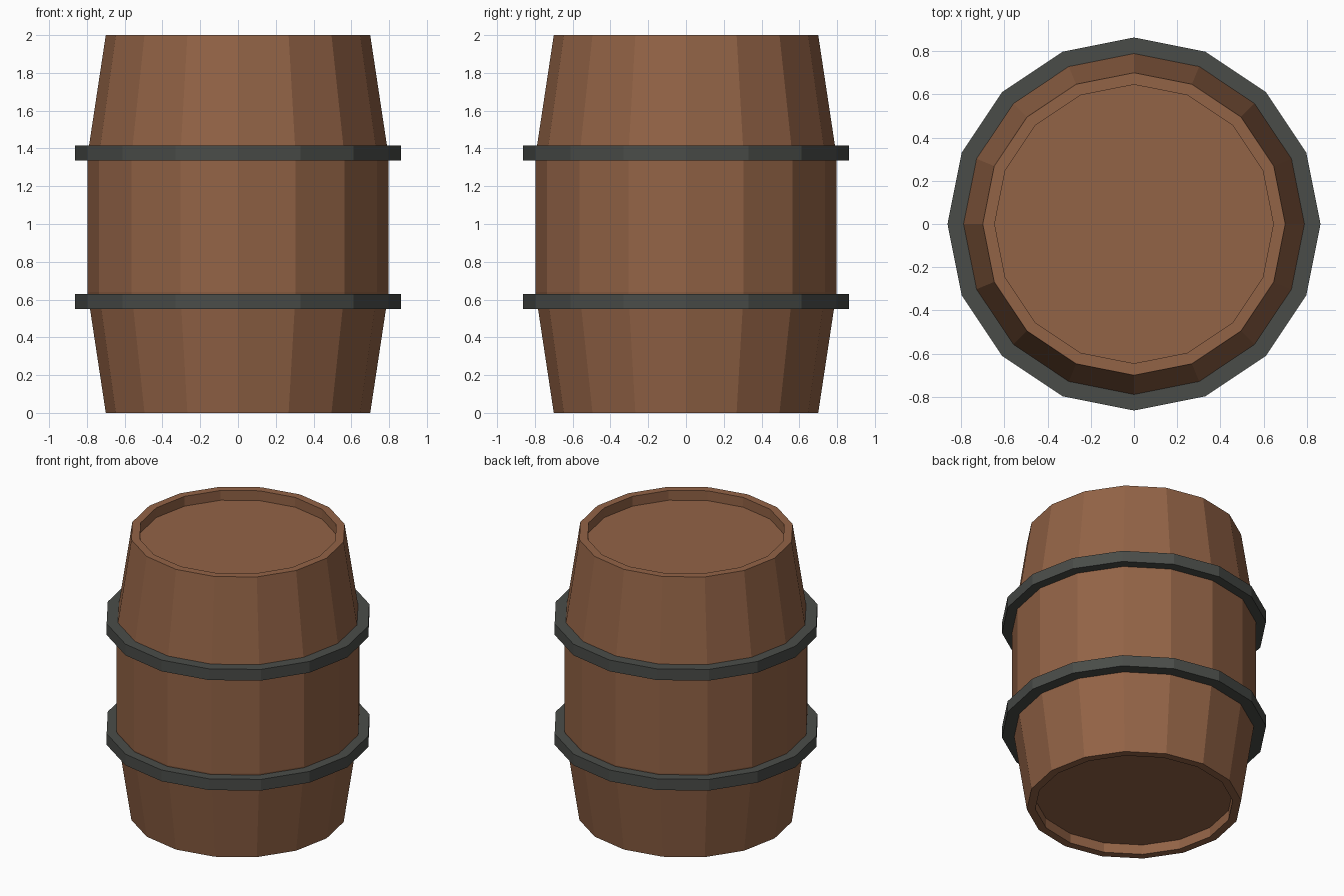
import bpy, bmesh, math

if "Cube" in bpy.data.objects:
    bpy.data.objects.remove(bpy.data.objects["Cube"])

SIDES = 16


def material(name, color):
    m = bpy.data.materials.new(name)
    m.diffuse_color = (*color, 1)
    m.use_nodes = True
    m.node_tree.nodes["Principled BSDF"].inputs["Base Color"].default_value = m.diffuse_color
    return m


def lathe(name, profile, mat, closed=False):
    """Revolve (radius, z) points round z; open profiles get flat end caps."""
    bm = bmesh.new()
    rings = [[bm.verts.new((r * math.cos(i * math.tau / SIDES),
                            r * math.sin(i * math.tau / SIDES), z))
              for i in range(SIDES)] for r, z in profile]
    pairs = list(zip(rings, rings[1:]))
    if closed:
        pairs.append((rings[-1], rings[0]))
    for a, b in pairs:
        for i in range(SIDES):
            j = (i + 1) % SIDES
            bm.faces.new((a[i], a[j], b[j], b[i]))
    if not closed:
        bm.faces.new(rings[0][::-1])
        bm.faces.new(rings[-1])
    bmesh.ops.recalc_face_normals(bm, faces=bm.faces)
    mesh = bpy.data.meshes.new(name)
    bm.to_mesh(mesh)
    bm.free()
    mesh.materials.append(mat)
    obj = bpy.data.objects.new(name, mesh)
    bpy.context.collection.objects.link(obj)
    return obj


wood = material("wood", (0.29, 0.125, 0.061))
iron = material("iron", (0.068, 0.073, 0.066))

# Bulging body with a recessed head at each end
lathe("barrel_body", [(0.645, 0.07), (0.645, 0), (0.70, 0), (0.797, 0.64),
                      (0.797, 1.36), (0.70, 2), (0.645, 2), (0.645, 1.93)], wood)

# Two iron hoops
for name, z in (("lower_hoop", 0.55), ("upper_hoop", 1.335)):
    lathe(name, [(0.77, z), (0.863, z), (0.863, z + 0.08), (0.77, z + 0.08)],
          iron, closed=True)
